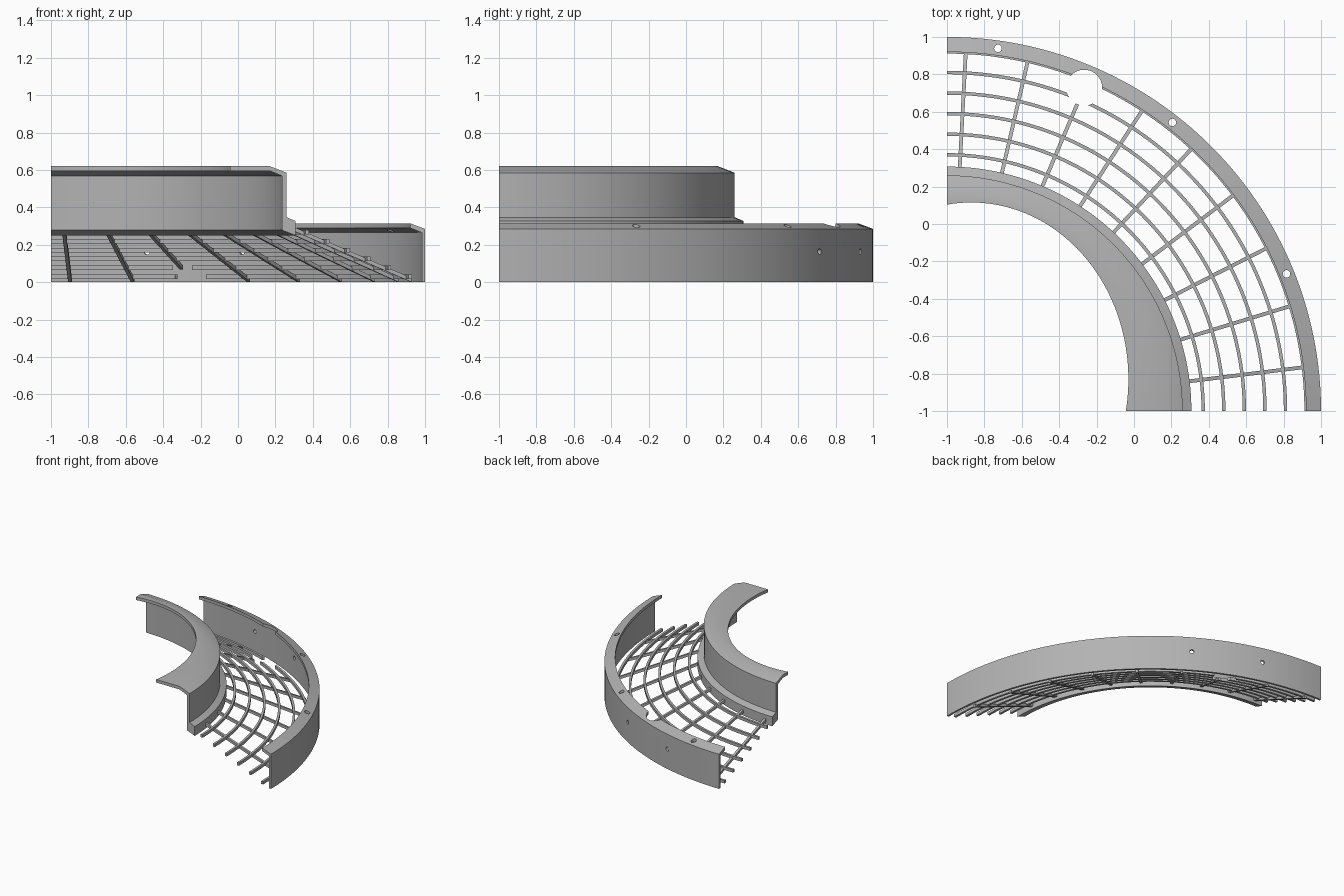
import bpy, bmesh, math
from mathutils import Matrix, Vector

cube = bpy.data.objects.get("Cube")
if cube:
    bpy.data.objects.remove(cube)

CENTRE = Vector((-1, -1, 0))   # centre of the quarter ring
STEPS = 64

grey = bpy.data.materials.new("plain_grey")
grey.use_nodes = True
colour = (0.45, 0.45, 0.45, 1)
grey.diffuse_color = colour
grey.node_tree.nodes["Principled BSDF"].inputs["Base Color"].default_value = colour


def make_object(name, bm):
    bmesh.ops.recalc_face_normals(bm, faces=bm.faces[:])
    mesh = bpy.data.meshes.new(name)
    bm.to_mesh(mesh)
    bm.free()
    mesh.materials.append(grey)
    obj = bpy.data.objects.new(name, mesh)
    bpy.context.collection.objects.link(obj)
    return obj


def polar(r, angle, z):
    return CENTRE + Vector((r * math.cos(angle), r * math.sin(angle), z))


def loft(bm, sections):
    """Skin a row of closed cross-sections and cap both ends."""
    rows = [[bm.verts.new(p) for p in s] for s in sections]
    n = len(rows[0])
    for a, b in zip(rows, rows[1:]):
        for i in range(n):
            j = (i + 1) % n
            bm.faces.new((a[i], a[j], b[j], b[i]))
    bm.faces.new(rows[0])
    bm.faces.new(rows[-1])


def sweep(bm, profile):
    angles = [math.pi / 2 * k / STEPS for k in range(STEPS + 1)]
    loft(bm, [[polar(r, a, z) for r, z in profile] for a in angles])


def cylinder(bm, radius, depth, matrix):
    bmesh.ops.create_cone(bm, cap_ends=True, segments=32, radius1=radius,
                          radius2=radius, depth=depth, matrix=matrix)


def cut(obj, cutter):
    """Bake a boolean difference into the object."""
    mod = obj.modifiers.new("cut", "BOOLEAN")
    mod.operation = "DIFFERENCE"
    mod.solver = "EXACT"
    mod.object = cutter
    graph = bpy.context.evaluated_depsgraph_get()
    mesh = bpy.data.meshes.new_from_object(obj.evaluated_get(graph))
    obj.modifiers.clear()
    obj.data = mesh


def slope(r):
    """Height of the conical grille at a radius."""
    return 0.285 - 0.43 * (r - 1.305)


# Outer wall with its sloped lip
bm = bmesh.new()
sweep(bm, [(2, 0), (2, 0.285), (1.92, 0.315), (1.92, 0.29), (1.983, 0.265), (1.983, 0)])
outer_wall = make_object("outer_wall", bm)

# Inner wall: foot, upright and a wide top flange with an off-centre inner edge
outline = [(1.235, 0.568), (1.235, 0.278), (1.307, 0.25), (1.307, 0.327),
           (1.26, 0.347), (1.26, 0.585), (1.17, 0.62)]
cx, cy, rx, ry = 0.13, 0.17, 0.84, 0.945
t0, t1 = math.asin(-cy / ry), math.acos(-cx / rx)
sections = []
for k in range(STEPS + 1):
    f = k / STEPS
    a = math.pi / 2 * f
    t = t0 + (t1 - t0) * f
    edge = CENTRE + Vector((cx + rx * math.cos(t), cy + ry * math.sin(t), 0))
    section = [polar(r, a, z) for r, z in outline]
    section += [edge + Vector((0, 0, 0.62)), edge + Vector((0, 0, 0.595)),
                polar(1.17, a, 0.595)]
    sections.append(section)
bm = bmesh.new()
loft(bm, sections)
inner_wall = make_object("inner_wall", bm)

# Grille rings
bm = bmesh.new()
for k in range(6):
    r = 1.37 + 0.11 * k
    z = slope(r) + 0.009
    w, h = 0.009, 0.012
    sweep(bm, [(r - w, z - h), (r + w, z - h), (r + w, z + h), (r - w, z + h)])
grille_rings = make_object("grille_rings", bm)

# Grille spokes
bm = bmesh.new()
for k in range(9):
    a = math.radians(7 + 10 * k)
    side = Vector((-math.sin(a), math.cos(a), 0)) * 0.01
    ends = []
    for r in (1.28, 1.94):
        low, high = polar(r, a, slope(r) - 0.011), polar(r, a, slope(r) + 0.011)
        ends.append([low - side, low + side, high + side, high - side])
    loft(bm, ends)
grille_spokes = make_object("grille_spokes", bm)

# Cutter: round notch through lip and grille
notch_angle = math.radians(67)
bm = bmesh.new()
cylinder(bm, 0.096, 1, Matrix.Translation(polar(1.878, notch_angle, 0.3)))
notch_cutter = make_object("notch_cutter", bm)

# Cutter: screw holes down through the lip and sideways through the wall
bm = bmesh.new()
for degrees in (22, 52, 82):
    cylinder(bm, 0.02, 0.15, Matrix.Translation(polar(1.958, math.radians(degrees), 0.3)))
for offset in (-8, 8):
    a = notch_angle + math.radians(offset)
    turn = Matrix.Rotation(a, 4, "Z") @ Matrix.Rotation(math.pi / 2, 4, "Y")
    cylinder(bm, 0.016, 0.1, Matrix.Translation(polar(1.99, a, 0.163)) @ turn)
hole_cutter = make_object("hole_cutter", bm)

for part in (outer_wall, grille_rings, grille_spokes):
    cut(part, notch_cutter)
cut(outer_wall, hole_cutter)
for cutter in (notch_cutter, hole_cutter):
    bpy.data.objects.remove(cutter)

# Smooth curved faces, keep hard edges
bpy.ops.object.select_all(action="DESELECT")
for part in (outer_wall, inner_wall, grille_rings, grille_spokes):
    part.select_set(True)
    bpy.context.view_layer.objects.active = part
bpy.ops.object.shade_smooth_by_angle(angle=math.radians(30))
